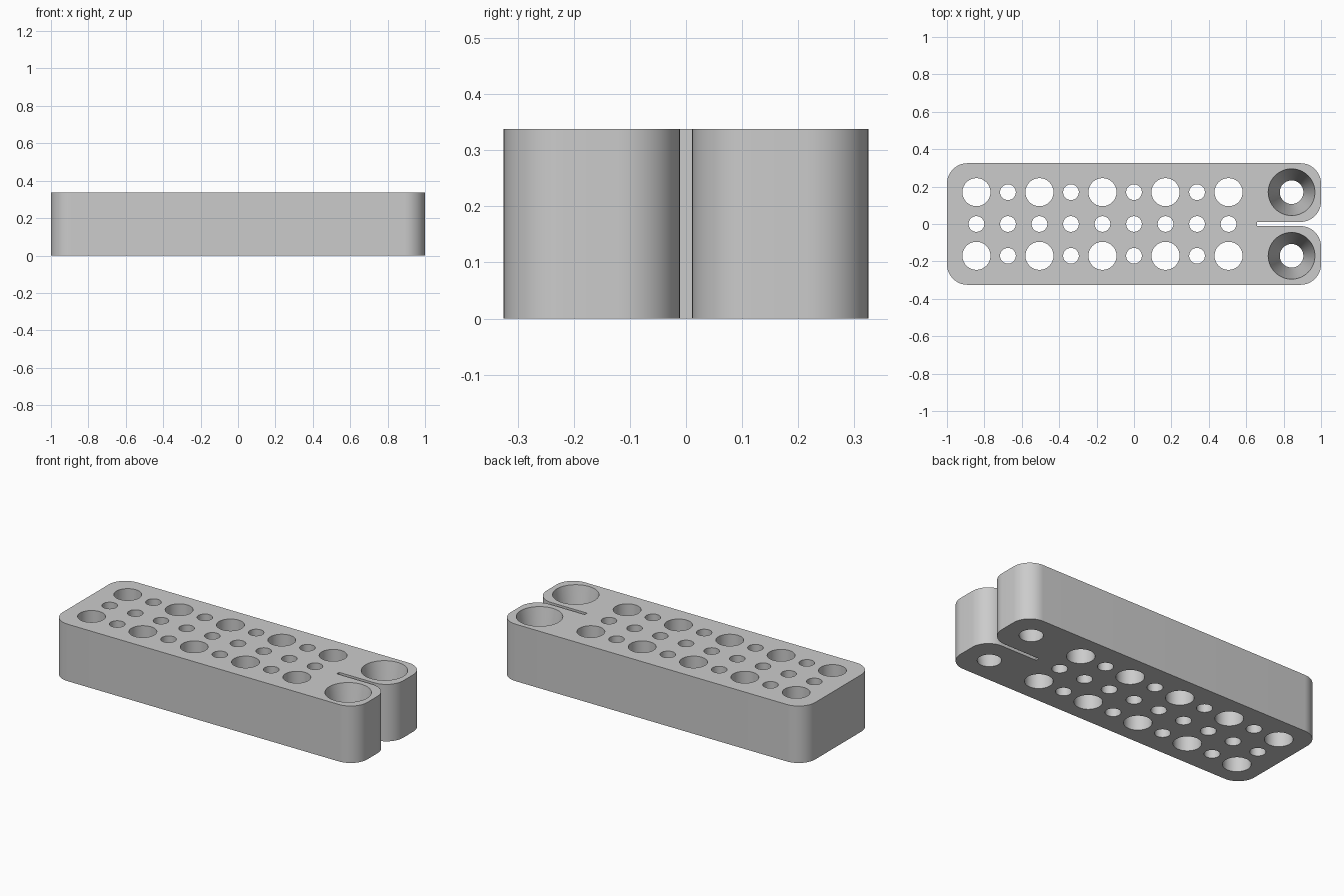
import bpy, bmesh
from math import sin, cos, pi, radians

cube = bpy.data.objects.get("Cube")
if cube:
    bpy.data.objects.remove(cube, do_unlink=True)

HX, HY, H = 1.0, 0.325, 0.338      # half length, half width, height
CORNER, SLOT, SLOT_X = 0.11, 0.011, 0.657
PITCH, ROW = 0.1685, 0.17

mat = bpy.data.materials.new("plain grey")
mat.use_nodes = True
grey = (0.6, 0.6, 0.6, 1)
mat.diffuse_color = grey
mat.node_tree.nodes["Principled BSDF"].inputs["Base Color"].default_value = grey


def make_object(name, bm):
    bmesh.ops.recalc_face_normals(bm, faces=bm.faces)
    mesh = bpy.data.meshes.new(name)
    bm.to_mesh(mesh)
    bm.free()
    mesh.materials.append(mat)
    obj = bpy.data.objects.new(name, mesh)
    bpy.context.collection.objects.link(obj)
    return obj


def arc(cx, cy, start, steps=16):
    """Quarter-circle corner, anticlockwise from the start angle."""
    angles = [radians(start + 90 * i / steps) for i in range(steps + 1)]
    return [(cx + CORNER * cos(a), cy + CORNER * sin(a)) for a in angles]


# Rounded block with two rounded lobes either side of a slot
ix, iy = HX - CORNER, HY - CORNER
half = [(SLOT_X, SLOT)] + arc(ix, SLOT + CORNER, -90) + arc(ix, iy, 0) + arc(-ix, iy, 90)
outline = half + [(x, -y) for x, y in reversed(half)]
bm = bmesh.new()
base = bm.faces.new([bm.verts.new((x, y, 0)) for x, y in outline])
top = bmesh.ops.extrude_face_region(bm, geom=[base])["geom"]
bmesh.ops.translate(bm, vec=(0, 0, H), verts=[v for v in top if isinstance(v, bmesh.types.BMVert)])
block = make_object("drilled_block", bm)

# All drill cutters in one mesh
cut = bmesh.new()


def drill(x, y, r_low, r_high, over=0.05, sides=64):
    """Through-hole with radius r_low at the base and r_high at the top."""
    grow = (r_high - r_low) * over / H
    rings = []
    for z, r in ((-over, r_low - grow), (H + over, r_high + grow)):
        rings.append([cut.verts.new((x + r * cos(2 * pi * i / sides),
                                     y + r * sin(2 * pi * i / sides), z))
                      for i in range(sides)])
    low, high = rings
    cut.faces.new(list(reversed(low)))
    cut.faces.new(high)
    for i in range(sides):
        j = (i + 1) % sides
        cut.faces.new((low[i], low[j], high[j], high[i]))


for i in range(9):
    x = (i - 5) * PITCH
    drill(x, 0, 0.042, 0.042)
    for side in (-1, 1):
        r = 0.075 if i % 2 == 0 else 0.042
        drill(x, side * ROW, r, r)
# Tapered sockets in the lobes
for side in (-1, 1):
    drill(5 * PITCH, side * ROW, 0.063, 0.125)
cutter = make_object("drill_cutter", cut)
cutter.hide_render = True

bpy.ops.object.select_all(action="DESELECT")
block.select_set(True)
bpy.context.view_layer.objects.active = block
mod = block.modifiers.new("drill", "BOOLEAN")
mod.operation, mod.solver, mod.object = "DIFFERENCE", "EXACT", cutter
bpy.ops.object.modifier_apply(modifier=mod.name)
bpy.data.objects.remove(cutter, do_unlink=True)
bpy.ops.object.shade_smooth_by_angle(angle=radians(30))
